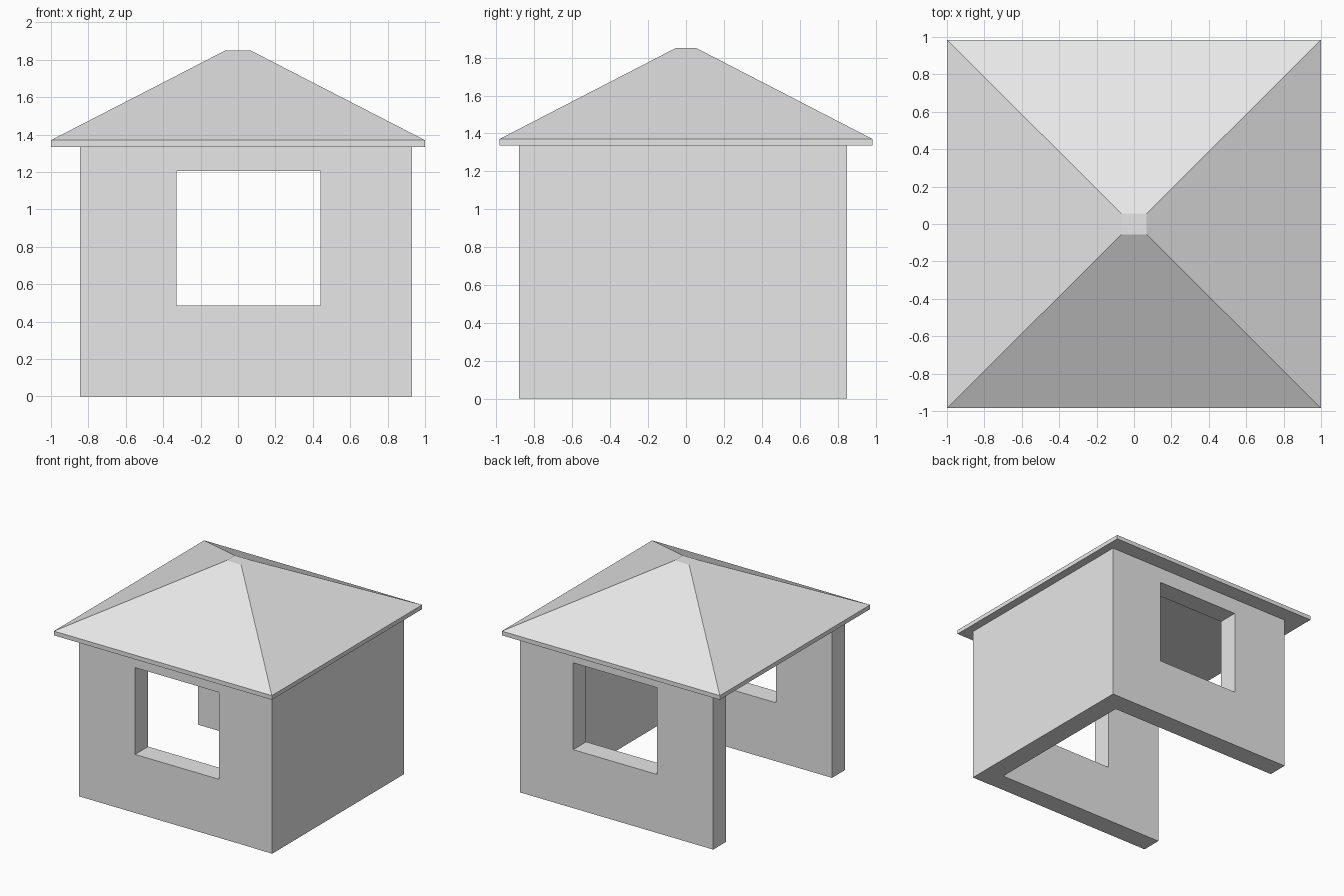
import bpy
import bmesh
from mathutils import Vector

if "Cube" in bpy.data.objects:
    bpy.data.objects.remove(bpy.data.objects["Cube"], do_unlink=True)

grey = bpy.data.materials.new("light_grey")
grey.use_nodes = True
grey.diffuse_color = (0.8, 0.8, 0.8, 1)
grey.node_tree.nodes["Principled BSDF"].inputs["Base Color"].default_value = (0.8, 0.8, 0.8, 1)

WALL_TOP = 1.335
THICK = 0.17


def finish(name, bm):
    bmesh.ops.recalc_face_normals(bm, faces=bm.faces)
    mesh = bpy.data.meshes.new(name)
    bm.to_mesh(mesh)
    bm.free()
    mesh.materials.append(grey)
    obj = bpy.data.objects.new(name, mesh)
    bpy.context.collection.objects.link(obj)
    return obj


def rectangle(bm, x0, x1, z0, z1, y):
    return [bm.verts.new(p) for p in ((x0, y, z0), (x1, y, z0), (x1, y, z1), (x0, y, z1))]


def window_wall(name, x0, x1, y):
    """Wall with a window opening, running along x and THICK deep."""
    bm = bmesh.new()
    outer = rectangle(bm, x0, x1, 0, WALL_TOP, y)
    inner = rectangle(bm, -0.33, 0.44, 0.485, 1.205, y)
    for i in range(4):
        j = (i + 1) % 4
        bm.faces.new((outer[i], outer[j], inner[j], inner[i]))
    grown = bmesh.ops.extrude_face_region(bm, geom=bm.faces[:], use_keep_orig=True)
    moved = [v for v in grown["geom"] if isinstance(v, bmesh.types.BMVert)]
    bmesh.ops.translate(bm, verts=moved, vec=Vector((0, THICK, 0)))
    return finish(name, bm)


def stacked_rectangles(name, levels):
    """Closed solid lofted through rectangles given as x0, x1, y0, y1, z."""
    bm = bmesh.new()
    rings = [[bm.verts.new(p) for p in ((x0, y0, z), (x1, y0, z), (x1, y1, z), (x0, y1, z))]
             for x0, x1, y0, y1, z in levels]
    for low, high in zip(rings, rings[1:]):
        for i in range(4):
            j = (i + 1) % 4
            bm.faces.new((low[i], low[j], high[j], high[i]))
    bm.faces.new(rings[0][::-1])
    bm.faces.new(rings[-1])
    return finish(name, bm)


# Walls: two with windows, one solid, and one side left open
window_wall("front_wall", -0.845, 0.893, -0.877)
window_wall("back_wall", -0.845, 0.93, 0.85 - THICK)
stacked_rectangles("side_wall", [(0.93 - THICK, 0.93, -0.88, 0.85 - THICK, z) for z in (0, WALL_TOP)])

# Hipped roof: thin eave band, four slopes and a small flat cap
stacked_rectangles("roof", [
    (-1, 1, -0.985, 0.985, WALL_TOP),
    (-1, 1, -0.985, 0.985, 1.37),
    (-0.067, 0.067, -0.055, 0.055, 1.85),
])
